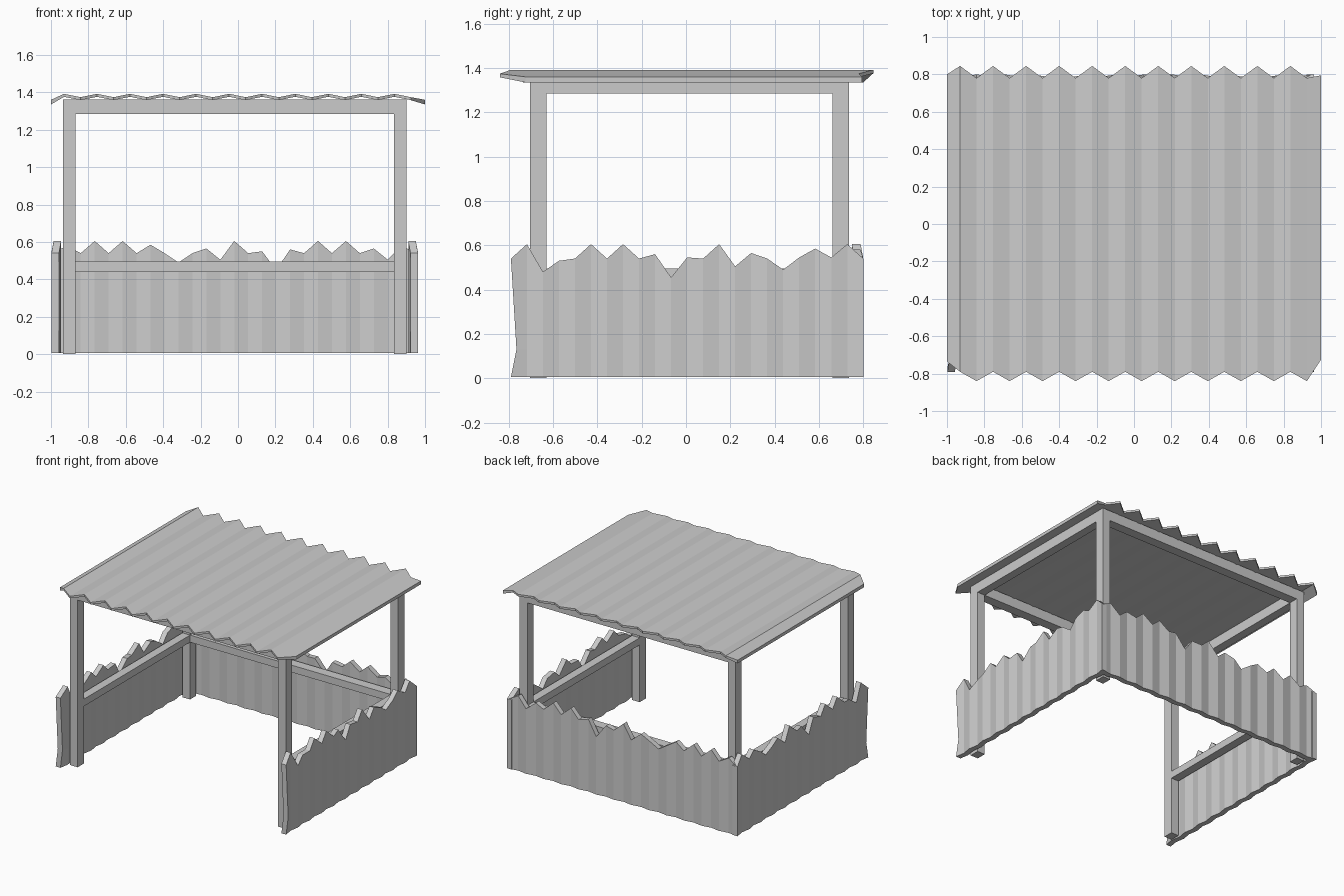
import bpy, bmesh

if "Cube" in bpy.data.objects:
    bpy.data.objects.remove(bpy.data.objects["Cube"])

CX, CY = -0.0175, 0.015          # centre of the timber frame


def loft(name, rings):
    """Bridge equal-length closed rings into a capped solid."""
    bm = bmesh.new()
    vs = [[bm.verts.new(p) for p in r] for r in rings]
    n = len(rings[0])
    for a, b in zip(vs, vs[1:]):
        for i in range(n):
            j = (i + 1) % n
            bm.faces.new((a[i], a[j], b[j], b[i]))
    bm.faces.new(vs[0])
    bm.faces.new(vs[-1])
    bmesh.ops.recalc_face_normals(bm, faces=bm.faces)
    me = bpy.data.meshes.new(name)
    bm.to_mesh(me)
    bm.free()
    ob = bpy.data.objects.new(name, me)
    bpy.context.collection.objects.link(ob)
    return ob


def box(name, x0, x1, y0, y1, z0, z1):
    ring = lambda z: [(x0, y0, z), (x1, y0, z), (x1, y1, z), (x0, y1, z)]
    return loft(name, [ring(z0), ring(z1)])


def wall(name, tops, start, end, place, notch):
    """Rippled cloth wall with a jagged top; place(along, out, z) gives a point."""
    rings = []
    step = (end - start) / (len(tops) - 1)
    for i, top in enumerate(tops):
        a = start + i * step
        mid = a + (notch if i == 0 else 0)
        o = 0.012 * (i % 2)                      # ripple
        outer, inner = -o, -o - 0.04
        rings.append([place(a, outer, 0.005), place(mid, outer, 0.13),
                      place(a, outer, top), place(a, inner, top),
                      place(mid, inner, 0.13), place(a, inner, 0.005)])
    return loft(name, rings)


# corner posts
XS = {"left": (-0.935, -0.87), "right": (0.835, 0.90)}
YS = {"front": (-0.705, -0.63), "back": (0.66, 0.735)}
for sx, x in XS.items():
    for sy, y in YS.items():
        box(f"{sy}_{sx}_post", *x, *y, 0, 1.285)

# top frame beams
for sy, y in YS.items():
    box(f"{sy}_top_beam", -0.935, 0.90, *y, 1.285, 1.362)
for sx, x in XS.items():
    box(f"{sx}_top_beam", *x, -0.63, 0.66, 1.285, 1.362)
    # side rails behind the walls
    box(f"{sx}_rail", *x, -0.63, 0.66, 0.44, 0.495)
box("back_rail", -0.87, 0.835, *YS["back"], 0.44, 0.495)

# side walls
side_tops = [.54, .605, .48, .53, .54, .605, .54, .605, .54, .56, .455, .545,
             .54, .605, .505, .565, .54, .49, .545, .585, .545, .605, .54]
for label, s in (("right", 1), ("left", -1)):
    wall(f"{label}_wall", side_tops, -0.79, 0.80,
         lambda a, o, z, s=s: (CX + s * (0.98 + o), a, z), 0.025)

# back wall
back_tops = [.54, .58, .54, .605, .54, .605, .54, .585, .54, .49, .54, .565,
             .505, .605, .54, .55, .45, .56, .54, .605, .54, .605, .54, .565,
             .505, .58, .54]
wall("back_wall", back_tops, -0.99, 0.95, lambda a, o, z: (a, 0.80 + o, z), 0)

# corrugated roof: ridges lean back, valleys lean forward
cols = [(-1.0, -0.735, 0.80, 1.36, 0.025)]
for i in range(22):
    x = -0.93 + 0.0883 * i
    if i % 2 == 0:
        cols.append((x, -0.79, 0.845, 1.392, 0.016))
    else:
        cols.append((x, -0.84, 0.78, 1.374, 0.016))
cols.append((1.0, -0.725, 0.795, 1.36, 0.025))
loft("roof", [[(x, f, z - t), (x, b, z - t), (x, b, z), (x, f, z)]
              for x, f, b, z, t in cols])
